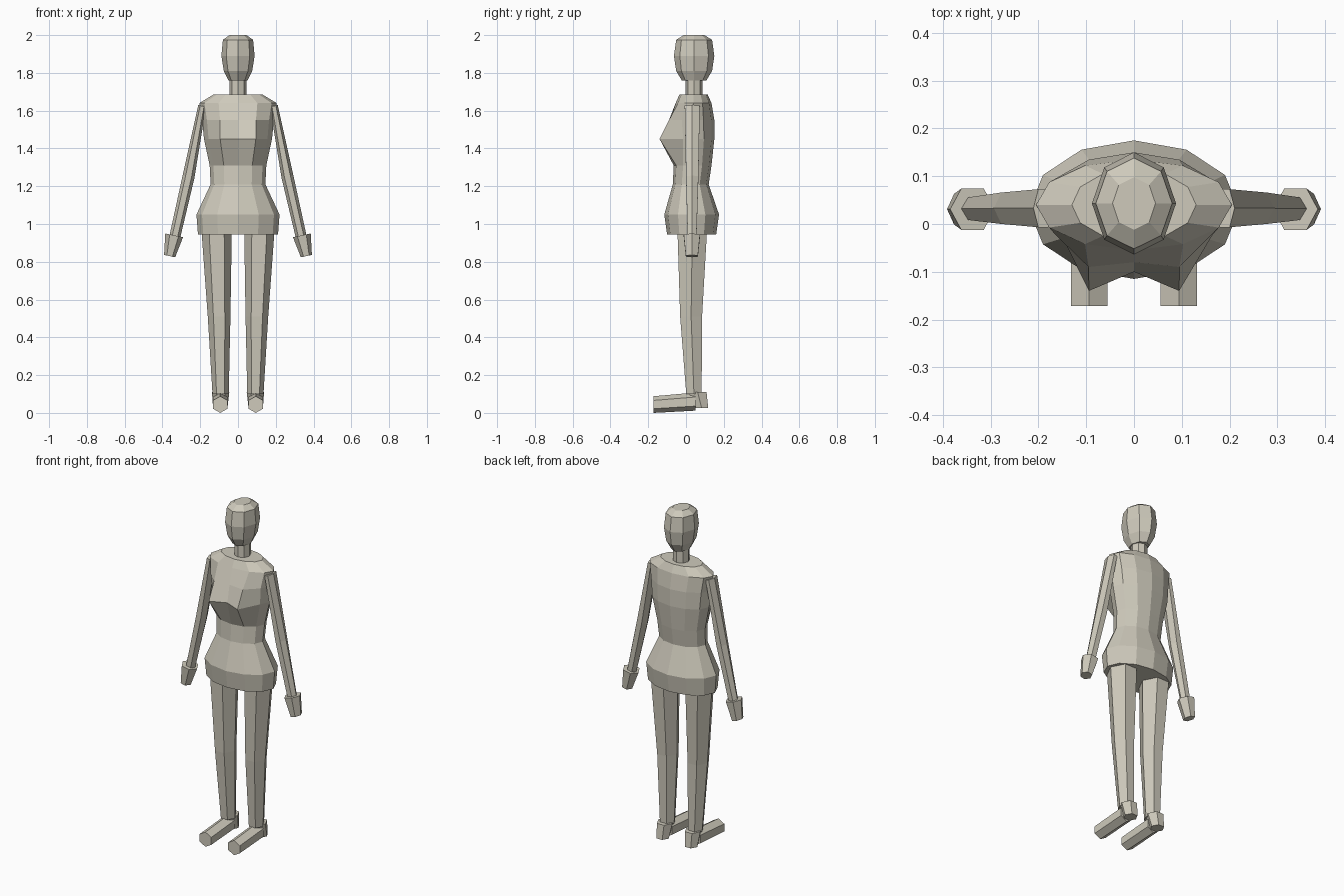
import bpy
import bmesh
from math import cos, sin, pi
from mathutils import Matrix, Vector

cube = bpy.data.objects.get("Cube")
if cube:
    bpy.data.objects.remove(cube, do_unlink=True)

clay = bpy.data.materials.new("warm_grey_clay")
clay.use_nodes = True
colour = (0.62, 0.59, 0.50, 1)
clay.diffuse_color = colour
clay.node_tree.nodes["Principled BSDF"].inputs["Base Color"].default_value = colour


def loft(name, rings, sides, turn=None, phase=0, side=1, shape=None):
    """Skin a stack of elliptical rings (x, y, z, rx, ry) and cap both ends."""
    turn = turn or Matrix.Identity(3)
    bm = bmesh.new()
    loops = []
    for level, (x, y, z, rx, ry) in enumerate(rings):
        loop = []
        for i in range(sides):
            a = phase + 2 * pi * i / sides
            p = Vector((x, y, z)) + turn @ Vector((rx * cos(a), ry * sin(a), 0))
            if shape:
                shape(level, i, p)
            p.x *= side
            loop.append(bm.verts.new(p))
        loops.append(loop)
    for low, high in zip(loops, loops[1:]):
        for i in range(sides):
            j = (i + 1) % sides
            bm.faces.new((low[i], low[j], high[j], high[i]))
    bm.faces.new(loops[0])
    bm.faces.new(loops[-1])
    bmesh.ops.recalc_face_normals(bm, faces=bm.faces)
    mesh = bpy.data.meshes.new(name)
    bm.to_mesh(mesh)
    bm.free()
    mesh.materials.append(clay)
    obj = bpy.data.objects.new(name, mesh)
    bpy.context.collection.objects.link(obj)
    return obj


# Torso, with the chest pulled forward on two front columns
BUST = 4


def chest(level, i, p):
    if level == BUST and i in (8, 10):
        p.y = -0.14
        p.x *= 1.05
    elif level == BUST and i == 9:
        p.y = -0.10
    elif level == BUST + 1 and i in (8, 10):
        p.y = -0.09


loft("torso", [
    (0, 0.03, 0.945, 0.212, 0.13),
    (0, 0.03, 1.05, 0.22, 0.145),
    (0, 0.025, 1.21, 0.145, 0.095),
    (0, 0.035, 1.31, 0.15, 0.10),
    (0, 0.04, 1.45, 0.18, 0.11),
    (0, 0.035, 1.55, 0.19, 0.115),
    (0, 0.04, 1.64, 0.205, 0.095),
    (0, 0.04, 1.685, 0.13, 0.075),
], 12, shape=chest)

# Neck and head
loft("neck", [(0, 0.043, 1.66, 0.045, 0.045), (0, 0.043, 1.78, 0.045, 0.045)], 8)
loft("head", [
    (0, 0.043, 1.76, 0.05, 0.065),
    (0, 0.043, 1.81, 0.075, 0.095),
    (0, 0.043, 1.89, 0.088, 0.107),
    (0, 0.043, 1.975, 0.08, 0.095),
    (0, 0.043, 2.0, 0.045, 0.055),
], 8)

# Limbs, one set for each side
arm_tilt = Matrix.Rotation(-0.21, 3, "Y")
along_foot = Matrix.Rotation(pi / 2, 3, "X")
for label, s in (("left", 1), ("right", -1)):
    loft(label + "_arm", [
        (0.335, 0.032, 0.93, 0.029, 0.027),
        (0.262, 0.033, 1.25, 0.032, 0.038),
        (0.19, 0.033, 1.625, 0.021, 0.046),
    ], 6, turn=arm_tilt, side=s)
    loft(label + "_hand", [
        (0.362, 0.031, 0.83, 0.03, 0.037),
        (0.338, 0.031, 0.94, 0.048, 0.05),
    ], 6, turn=arm_tilt, side=s)
    loft(label + "_leg", [
        (0.092, 0.042, 0.10, 0.043, 0.047),
        (0.10, 0.027, 0.51, 0.06, 0.067),
        (0.113, 0.033, 0.96, 0.08, 0.09),
    ], 6, side=s)
    loft(label + "_heel", [
        (0.094, 0.083, 0.025, 0.038, 0.04),
        (0.092, 0.062, 0.11, 0.046, 0.054),
    ], 6, side=s)
    loft(label + "_foot", [
        (0.094, -0.172, 0.044, 0.044, 0.044),
        (0.094, 0.05, 0.06, 0.044, 0.048),
    ], 6, turn=along_foot, phase=pi / 6, side=s)
